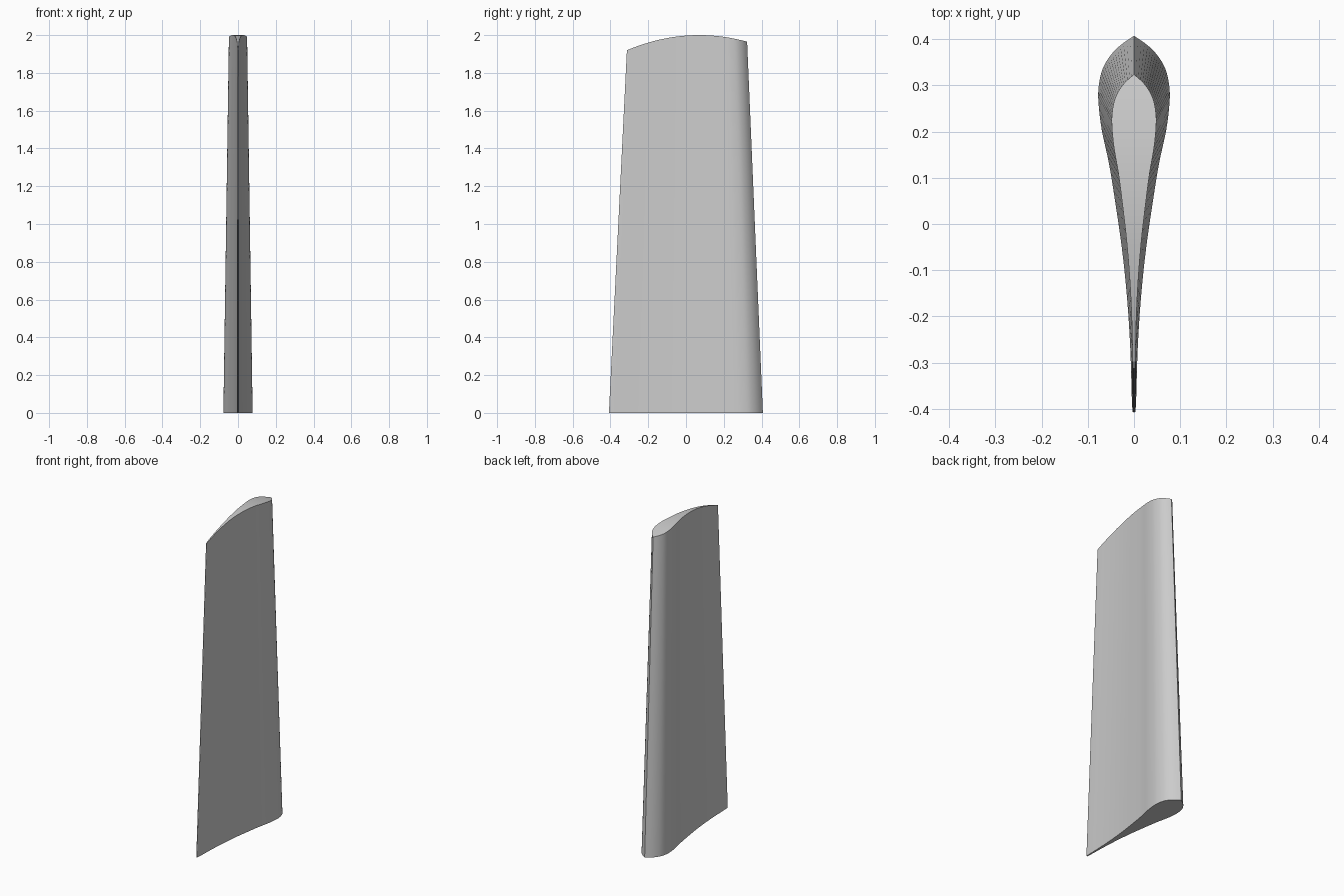
import bpy
import bmesh
import math
from mathutils import Vector

cube = bpy.data.objects.get("Cube")
if cube:
    bpy.data.objects.remove(cube)

grey = bpy.data.materials.new("light grey")
grey.use_nodes = True
colour = (0.6, 0.6, 0.6, 1)
grey.diffuse_color = colour
grey.node_tree.nodes["Principled BSDF"].inputs["Base Color"].default_value = colour

# Half section of the foil: (half thickness, y) from leading to trailing edge
SECTION = [Vector(p) for p in (
    (0, 0.407), (0.03, 0.386), (0.052, 0.363), (0.068, 0.335), (0.076, 0.3),
    (0.077, 0.265), (0.070, 0.205), (0.054, 0.13), (0.041, 0.05),
    (0.026, -0.054), (0.015, -0.16), (0.008, -0.27), (0.004, -0.395), (0, -0.407))]


def smooth_points(points, steps):
    """Catmull-Rom curve through the points, keeping both ends pointed."""
    ends = [2 * points[0] - points[1]] + points + [2 * points[-1] - points[-2]]
    curve = []
    for a, b, c, d in zip(ends, ends[1:], ends[2:], ends[3:]):
        for i in range(steps):
            t = i / steps
            curve.append(b + (c - a) * t / 2 + (2 * a - 5 * b + 4 * c - d) * t**2 / 2
                         + (3 * b - a - 3 * c + d) * t**3 / 2)
    return curve + [points[-1]]


def tapered(half, y, z):
    return Vector((half * (1 - 0.19 * z), 0.0035 * z + y * (1 - 0.113 * z), z))


def tip_point(half, y):
    """Follow the taper up to the arched tip."""
    z = 2.0
    for _ in range(8):
        z = 2 - 0.547 * (tapered(half, y, z).y - 0.07) ** 2
    return tapered(half, y, z)


# Paired left and right points, shared at the leading and trailing edges
bm = bmesh.new()
profile = smooth_points(SECTION, 4)
rows = []
for i, (half, y) in enumerate(profile):
    row = {}
    for level, point in (("base", tapered(half, y, 0)), ("tip", tip_point(half, y))):
        left = bm.verts.new(point)
        on_edge = i in (0, len(profile) - 1)
        right = left if on_edge else bm.verts.new((-point.x, point.y, point.z))
        row[level] = (left, right)
    rows.append(row)


def add_face(*verts):
    bm.faces.new(list(dict.fromkeys(verts)))


# Side skins and the arched tip cap
for a, b in zip(rows, rows[1:]):
    for side in (0, 1):
        add_face(a["base"][side], b["base"][side], b["tip"][side], a["tip"][side])
    add_face(a["tip"][0], a["tip"][1], b["tip"][1], b["tip"][0])

# Flat root cap
add_face(*[r["base"][0] for r in rows], *[r["base"][1] for r in reversed(rows)])
bmesh.ops.recalc_face_normals(bm, faces=bm.faces)

mesh = bpy.data.meshes.new("fin_blade")
bm.to_mesh(mesh)
bm.free()
mesh.materials.append(grey)
fin = bpy.data.objects.new("fin_blade", mesh)
bpy.context.collection.objects.link(fin)

bpy.ops.object.select_all(action="DESELECT")
fin.select_set(True)
bpy.context.view_layer.objects.active = fin
bpy.ops.object.shade_smooth_by_angle(angle=math.radians(30))
